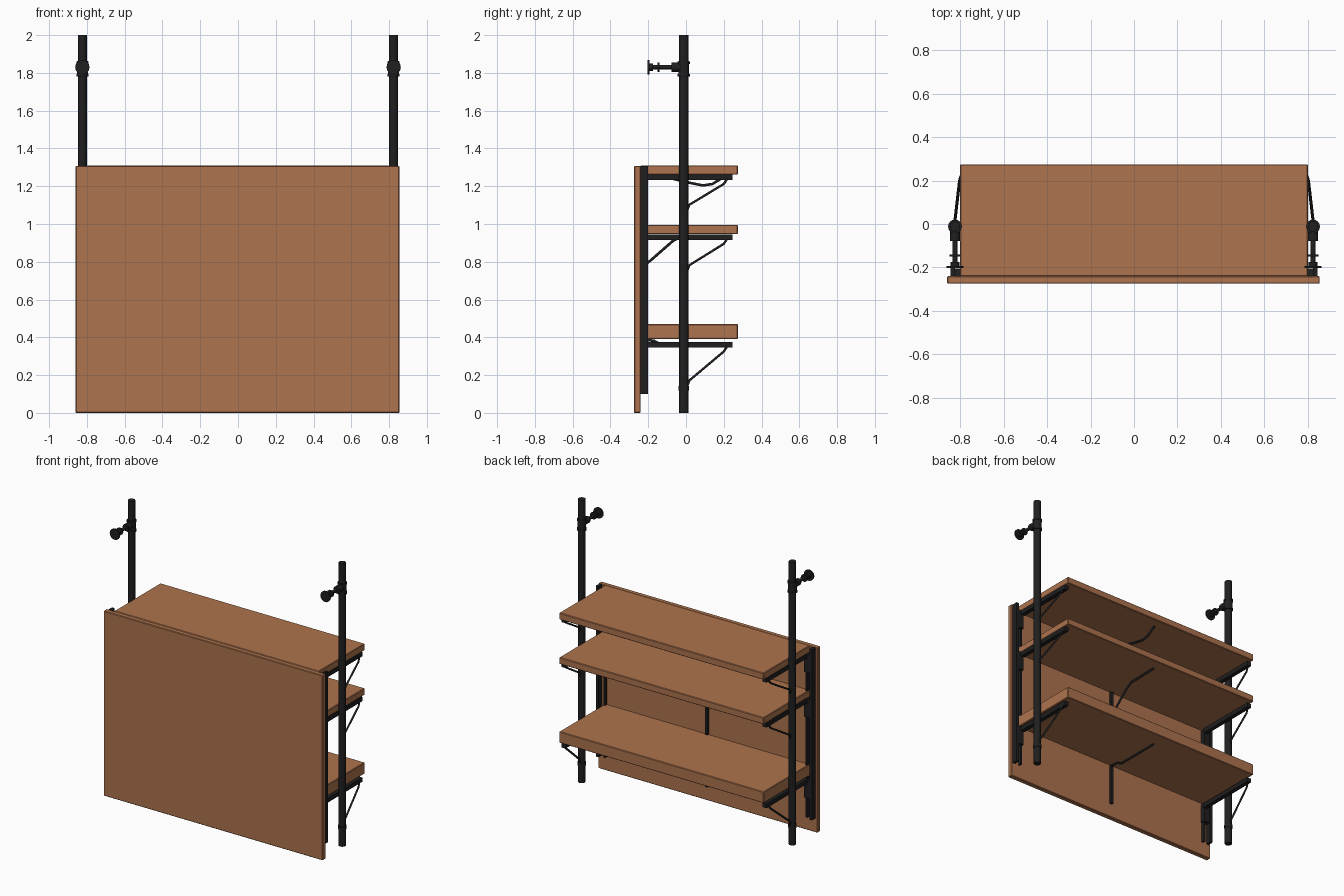
import bpy, math
from mathutils import Vector

if "Cube" in bpy.data.objects:
    bpy.data.objects.remove(bpy.data.objects["Cube"])


def material(name, rgb):
    m = bpy.data.materials.new(name)
    m.diffuse_color = (*rgb, 1)
    m.use_nodes = True
    m.node_tree.nodes["Principled BSDF"].inputs["Base Color"].default_value = m.diffuse_color
    return m


WOOD = material("warm_wood", (0.42, 0.172, 0.075))
BLACK = material("black_metal", (0.014, 0.014, 0.015))


def box(name, lo, hi, mat, bevel=0.0):
    lo, hi = Vector(lo), Vector(hi)
    bpy.ops.mesh.primitive_cube_add(size=1, location=(lo + hi) / 2)
    o = bpy.context.object
    o.name = name
    o.scale = hi - lo
    bpy.ops.object.transform_apply(location=False, rotation=False, scale=True)
    o.data.materials.append(mat)
    if bevel:
        b = o.modifiers.new("edge", 'BEVEL')
        b.width, b.segments = bevel, 1
    return o


def rod(name, a, b, r, sides=16):
    a, b = Vector(a), Vector(b)
    d = b - a
    bpy.ops.mesh.primitive_cylinder_add(vertices=sides, radius=r, depth=d.length,
                                        location=(a + b) / 2)
    o = bpy.context.object
    o.name = name
    o.rotation_euler = d.to_track_quat('Z', 'Y').to_euler()
    o.data.materials.append(BLACK)
    bpy.ops.object.shade_smooth_by_angle(angle=math.radians(40))
    return o


def bent_strut(name, pts, r):
    c = bpy.data.curves.new(name, 'CURVE')
    c.dimensions = '3D'
    c.bevel_depth, c.bevel_resolution, c.use_fill_caps = r, 1, True
    s = c.splines.new('POLY')
    s.points.add(len(pts) - 1)
    for p, q in zip(s.points, pts):
        p.co = (*q, 1)
    o = bpy.data.objects.new(name, c)
    bpy.context.collection.objects.link(o)
    c.materials.append(BLACK)


# Front panel
box("front_panel", (-0.86, -0.275, 0.0), (0.855, -0.24, 1.308), WOOD, 0.004)

# Shelves: bottom height, top height, arm bottom, arm top, brace foot height
SHELVES = {"top": (1.262, 1.31, 1.232, 1.262, 1.09),
           "middle": (0.947, 0.995, 0.915, 0.945, 0.77),
           "lower": (0.39, 0.47, 0.345, 0.375, 0.16)}
for label, (z0, z1, *_) in SHELVES.items():
    box(label + "_shelf", (-0.8, -0.24, z0), (0.8, 0.275, z1), WOOD, 0.004)

PY = -0.012
for side, s in (("left", -1), ("right", 1)):
    def sbox(name, x0, x1, y0, y1, z0, z1):
        a, b = sorted((s * x0, s * x1))
        box(f"{side}_{name}", (a, y0, z0), (b, y1, z1), BLACK)

    px = s * 0.824
    # Pole with a clip near the foot
    rod(side + "_pole", (px, PY, 0), (px, PY, 2), 0.024, 20)
    rod(side + "_foot_clip", (px, PY, 0.118), (px, PY, 0.142), 0.028)

    # Paired rails on the back of the panel
    sbox("outer_rail", 0.825, 0.845, -0.24, -0.2, 0.1, 1.308)
    sbox("inner_rail", 0.785, 0.797, -0.24, -0.215, 0.1, 1.26)

    # Shelf arms, rail plates and diagonal braces
    for label, (z0, z1, a0, a1, foot) in SHELVES.items():
        sbox(label + "_arm", 0.772, 0.802, -0.205, 0.245, a0, a1)
        sbox(label + "_rail_plate", 0.78, 0.84, -0.24, -0.205, a0 - 0.1, a1)
        bent_strut(f"{side}_{label}_brace",
                   [(px, 0.005, foot - 0.02), (px, 0.018, foot + 0.012),
                    (s * 0.803, 0.2, a0 - 0.02), (s * 0.797, 0.22, a0 + 0.01)], 0.007)

    # Clamp on the pole: collars, knob, stem and round pad
    z = 1.83
    rod(side + "_clamp_collar", (px, PY, 1.79), (px, PY, 1.862), 0.029)
    for zz in (1.782, 1.848):
        rod(side + "_clamp_ring", (px, PY, zz), (px, PY, zz + 0.012), 0.032)
    rod(side + "_clamp_socket", (px, PY, z), (px, -0.078, z), 0.024)
    rod(side + "_clamp_stem", (px, -0.07, z), (px, -0.198, z), 0.011)
    rod(side + "_clamp_nut", (px, -0.14, z), (px, -0.15, z), 0.025)
    rod(side + "_clamp_pad_hub", (px, -0.175, z), (px, -0.195, z), 0.02)
    rod(side + "_clamp_pad", (px, -0.193, z), (px, -0.203, z), 0.038)

# Centre strip and centre supports under the shelves
box("centre_strip", (-0.01, -0.24, 0.1), (0.01, -0.225, 1.26), BLACK)
bent_strut("top_centre_support",
           [(0, -0.2, 1.255), (0, -0.08, 1.242), (0, 0.02, 1.218), (0, 0.09, 1.204),
            (0, 0.14, 1.212), (0, 0.21, 1.255)], 0.008)
bent_strut("middle_centre_support",
           [(0, -0.23, 0.775), (0, -0.19, 0.805), (0, -0.07, 0.91), (0, -0.03, 0.932),
            (0, 0.2, 0.938)], 0.008)
bent_strut("lower_centre_support",
           [(0, -0.23, 0.388), (0, -0.17, 0.382), (0, -0.13, 0.36), (0, 0.2, 0.36)], 0.008)
